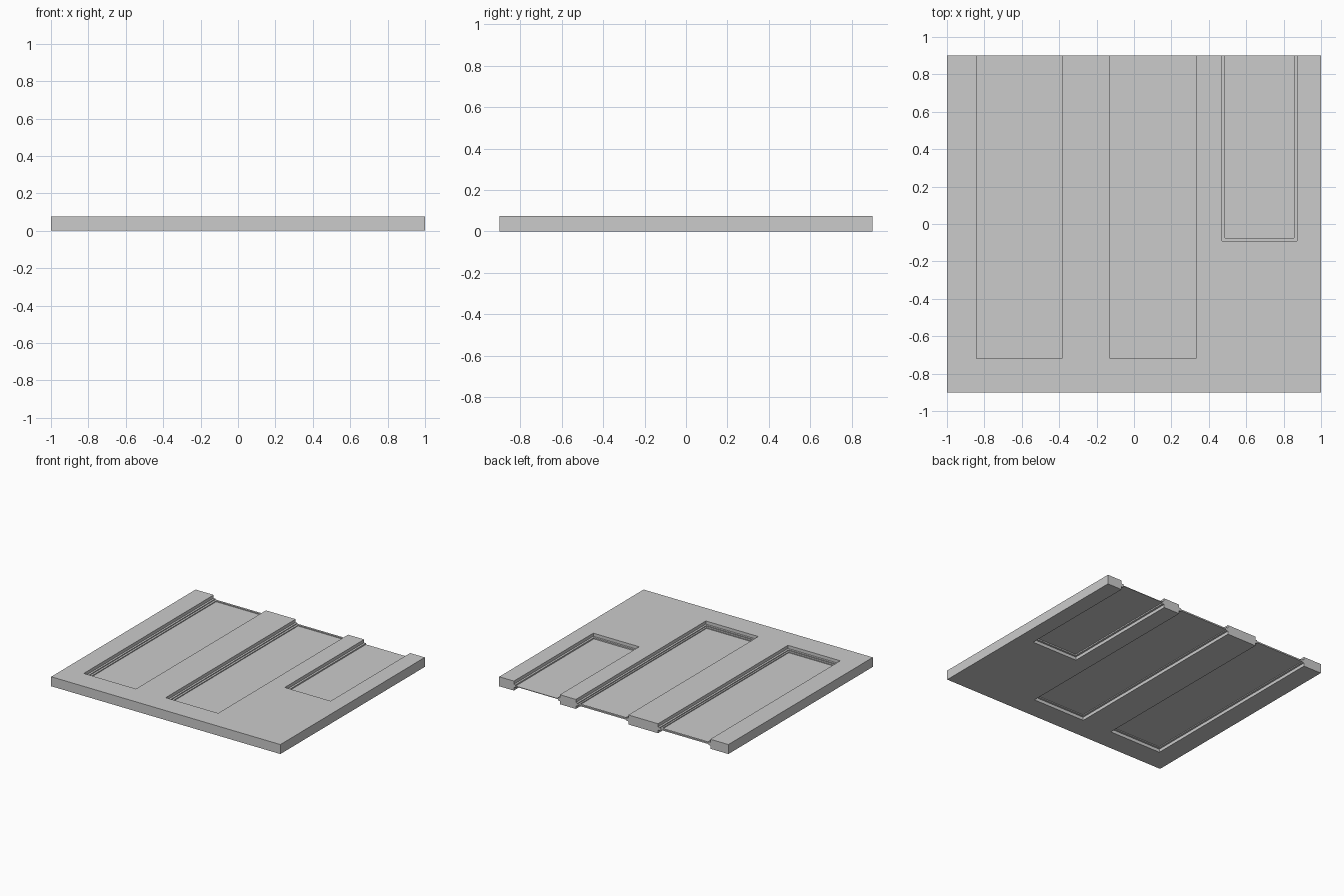
import bpy

if "Cube" in bpy.data.objects:
    bpy.data.objects.remove(bpy.data.objects["Cube"])

BACK = 0.9      # rear edge where every bay is open
STEP = 0.016    # width of each stepped lip
THICK = 0.075   # slab thickness


def box(name, x0, x1, y0, y1, z0, z1):
    bpy.ops.mesh.primitive_cube_add(
        size=1, location=((x0 + x1) / 2, (y0 + y1) / 2, (z0 + z1) / 2))
    ob = bpy.context.object
    ob.name = name
    ob.scale = (x1 - x0, y1 - y0, z1 - z0)
    bpy.ops.object.transform_apply(location=True, scale=True)
    return ob


def cut(target, *bounds):
    cutter = box("cutter", *bounds)
    cutter.hide_render = True
    mod = target.modifiers.new("cut", 'BOOLEAN')
    mod.operation = 'DIFFERENCE'
    mod.solver = 'EXACT'
    mod.object = cutter
    bpy.context.view_layer.objects.active = target
    bpy.ops.object.modifier_apply(modifier=mod.name)
    bpy.data.objects.remove(cutter, do_unlink=True)


# Main slab
slab = box("slab_frame", -1, 1, -0.9, BACK, 0, THICK)

# Bays: left, right, front edge, and whether the pane has a sunken field
bays = [
    ("left", -0.842, -0.386, -0.72, True),
    ("middle", -0.127, 0.331, -0.72, True),
    ("right", 0.471, 0.872, -0.09, False),
]

for side, x0, x1, y0, sunken in bays:
    a, b, c = x0 + STEP, x1 - STEP, y0 + STEP
    # Wide rebates above and below leave a tongue at mid height
    cut(slab, x0, x1, y0, BACK + 0.2, 0.05, 0.2)
    cut(slab, x0, x1, y0, BACK + 0.2, -0.2, 0.025)
    cut(slab, a, b, c, BACK + 0.2, -0.2, 0.2)

    # Thin pane held inside the tongue
    if sunken:
        pane = box(side + "_pane", a, b, c, BACK, 0.032, 0.043)
        cut(pane, a + STEP, b - STEP * 0.8, c + STEP, BACK - STEP, 0.036, 0.2)
    else:
        box(side + "_pane", a, b, c, BACK, 0.035, 0.04)
